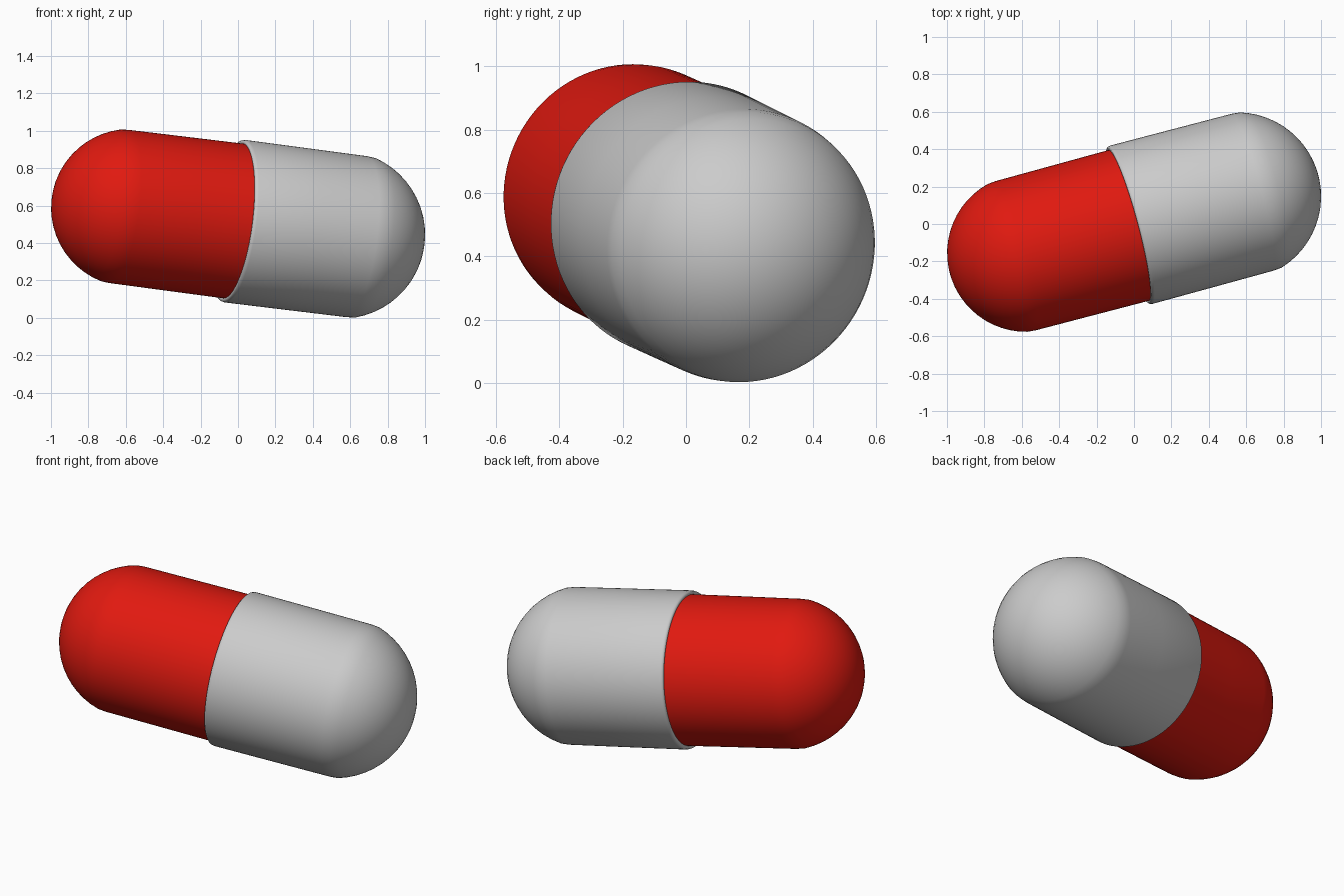
import bpy, bmesh
from math import sin, cos, asin, pi, radians

if "Cube" in bpy.data.objects:
    bpy.data.objects.remove(bpy.data.objects["Cube"])

SEGMENTS = 96
TILT = (0, radians(7), radians(15))
CENTRE = (0, 0, 0.515)


def dome(shoulder, radius, tip, steps=12):
    """Spherical cap profile from the shoulder to the tip on the axis."""
    h = tip - shoulder
    R = (h * h + radius * radius) / (2 * h)
    start = asin(radius / R)
    return [(tip - R + R * cos(start * (1 - i / steps)),
             R * sin(start * (1 - i / steps))) for i in range(steps + 1)]


def lathe(name, profile, side, color=None):
    """Revolve (axial, radius) points round the x axis, towards side +1 or -1."""
    bm = bmesh.new()
    rings = []
    for a, r in profile:
        if r < 1e-5:
            rings.append([bm.verts.new((a * side, 0, 0))])
        else:
            rings.append([bm.verts.new((a * side, r * cos(2 * pi * i / SEGMENTS),
                                        r * sin(2 * pi * i / SEGMENTS)))
                          for i in range(SEGMENTS)])
    for p, q in zip(rings, rings[1:]):
        for i in range(SEGMENTS):
            j = (i + 1) % SEGMENTS
            if len(q) == 1:
                bm.faces.new((p[i], p[j], q[0]))
            else:
                bm.faces.new((p[i], p[j], q[j], q[i]))
    bm.faces.new(rings[0])
    bmesh.ops.recalc_face_normals(bm, faces=bm.faces[:])
    mesh = bpy.data.meshes.new(name)
    bm.to_mesh(mesh)
    bm.free()
    obj = bpy.data.objects.new(name, mesh)
    bpy.context.collection.objects.link(obj)
    obj.location = CENTRE
    obj.rotation_euler = TILT
    if color:
        mat = bpy.data.materials.new(name)
        mat.diffuse_color = color
        mat.use_nodes = True
        mat.node_tree.nodes["Principled BSDF"].inputs["Base Color"].default_value = mat.diffuse_color
        mesh.materials.append(mat)
    bpy.ops.object.select_all(action='DESELECT')
    obj.select_set(True)
    bpy.context.view_layer.objects.active = obj
    bpy.ops.object.shade_smooth_by_angle(angle=radians(50))
    return obj


# Grey half: rounded lip, slightly tapered wall, domed end
lip = [(-0.026, 0.412), (-0.032, 0.420), (-0.032, 0.428), (-0.026, 0.435), (-0.014, 0.438)]
lathe("grey_shell", lip + [(0.35, 0.436), (0.66, 0.434)] + dome(0.705, 0.430, 1.024), 1)

# Red half: slimmer, slides inside the grey lip
lathe("red_shell", [(-0.02, 0.417), (0.03, 0.417), (0.35, 0.415), (0.66, 0.413)]
      + dome(0.705, 0.409, 1.024), -1, (0.75, 0.01, 0.005, 1))
